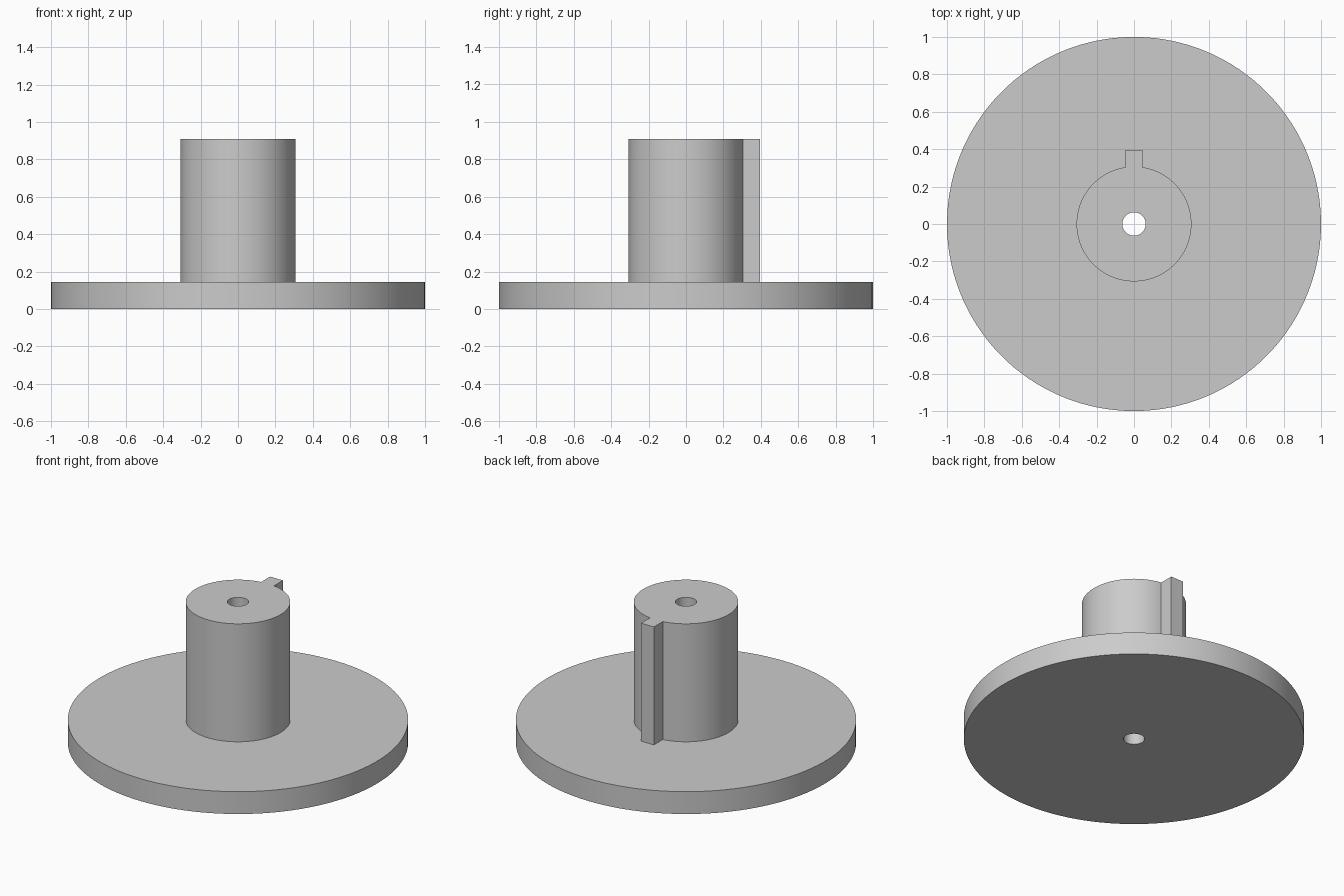
import bpy, bmesh, math

if "Cube" in bpy.data.objects:
    bpy.data.objects.remove(bpy.data.objects["Cube"], do_unlink=True)

# Main dimensions
FLANGE_R, FLANGE_H = 1.0, 0.145
HUB_R, HUB_TOP = 0.307, 0.91
BORE_R = 0.062
KEY_HALF, KEY_Y = 0.046, 0.395
STEPS = 120

grey = bpy.data.materials.new("plain grey")
grey.use_nodes = True
colour = (0.6, 0.6, 0.6, 1.0)
grey.diffuse_color = colour
grey.node_tree.nodes["Principled BSDF"].inputs["Base Color"].default_value = colour

# Angles measured from +y: key face, then the arc round the hub
tip = math.atan2(KEY_HALF, KEY_Y)
root = math.asin(KEY_HALF / HUB_R)
angles = [tip * k / 2 for k in range(-2, 3)]
angles += [root + (2 * math.pi - 2 * root) * i / STEPS for i in range(STEPS + 1)]


def circle(radius):
    return lambda a: radius


def keyed_hub(a):
    a = math.remainder(a, 2 * math.pi)
    return KEY_Y / math.cos(a) if abs(a) <= tip + 1e-6 else HUB_R


# Closed section: bore, underside, rim, flange top, keyed hub, hub top
section = [
    (circle(BORE_R), 0),
    (circle(FLANGE_R), 0),
    (circle(FLANGE_R), FLANGE_H),
    (keyed_hub, FLANGE_H),
    (keyed_hub, HUB_TOP),
    (circle(BORE_R), HUB_TOP),
]

bm = bmesh.new()
rings = [[bm.verts.new((radius(a) * math.sin(a), radius(a) * math.cos(a), z))
          for a in angles] for radius, z in section]
for i, ring in enumerate(rings):
    above = rings[(i + 1) % len(rings)]
    for j in range(len(ring)):
        k = (j + 1) % len(ring)
        bm.faces.new((ring[j], ring[k], above[k], above[j]))
bmesh.ops.recalc_face_normals(bm, faces=bm.faces)

mesh = bpy.data.meshes.new("flanged_hub")
bm.to_mesh(mesh)
bm.free()
mesh.materials.append(grey)
hub = bpy.data.objects.new("flanged_hub_with_key", mesh)
bpy.context.collection.objects.link(hub)

# Smooth the round walls, keep the edges crisp
bpy.ops.object.select_all(action="DESELECT")
hub.select_set(True)
bpy.context.view_layer.objects.active = hub
bpy.ops.object.shade_smooth_by_angle(angle=math.radians(30))
